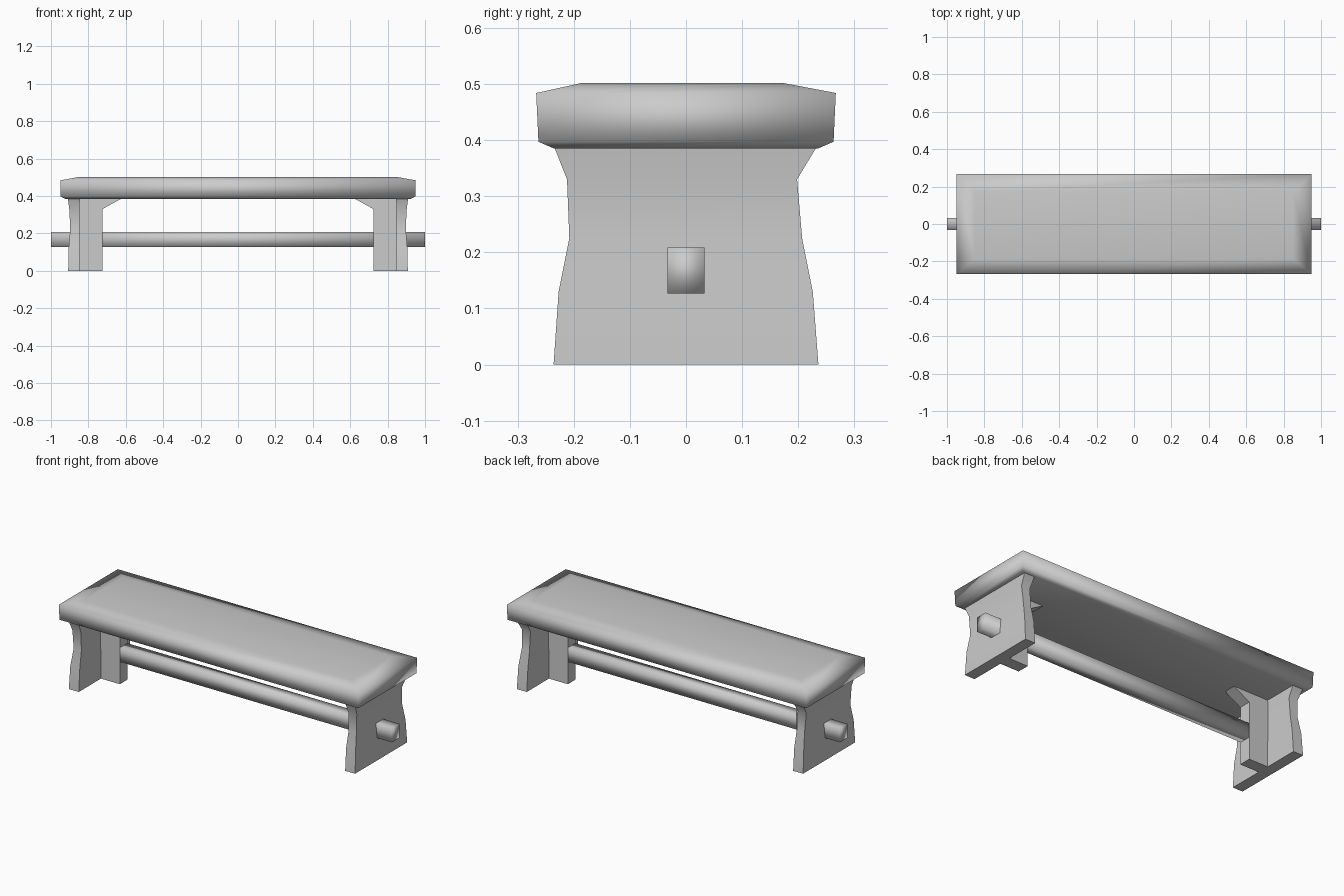
import bpy, bmesh, math

if "Cube" in bpy.data.objects:
    bpy.data.objects.remove(bpy.data.objects["Cube"])


def loft_box(name, rings, angle=50, bevel=0.0, mirror=False):
    """Stack of rectangles (x0, x1, y0, y1, z) skinned into a closed solid."""
    bm = bmesh.new()
    loops = []
    for x0, x1, y0, y1, z in rings:
        loops.append([bm.verts.new(p) for p in
                      ((x0, y0, z), (x1, y0, z), (x1, y1, z), (x0, y1, z))])
    for a, b in zip(loops, loops[1:]):
        for i in range(4):
            j = (i + 1) % 4
            bm.faces.new((a[i], a[j], b[j], b[i]))
    bm.faces.new(loops[0][::-1])
    bm.faces.new(loops[-1])
    bmesh.ops.recalc_face_normals(bm, faces=bm.faces)
    mesh = bpy.data.meshes.new(name)
    bm.to_mesh(mesh)
    bm.free()
    obj = bpy.data.objects.new(name, mesh)
    bpy.context.collection.objects.link(obj)
    bpy.ops.object.select_all(action='DESELECT')
    obj.select_set(True)
    bpy.context.view_layer.objects.active = obj
    bpy.ops.object.shade_smooth_by_angle(angle=math.radians(angle))
    if bevel:
        mod = obj.modifiers.new("Bevel", 'BEVEL')
        mod.width = bevel
        mod.segments = 1
        mod.limit_method = 'ANGLE'
        mod.angle_limit = math.radians(50)
    if mirror:
        mod = obj.modifiers.new("Mirror", 'MIRROR')
        mod.use_axis = (True, False, False)
    return obj


# Seat plank with a shallow crowned top and eased lower edge
loft_box("seat", [
    (-0.925, 0.925, -0.235, 0.235, 0.385),
    (-0.948, 0.948, -0.263, 0.263, 0.397),
    (-0.95, 0.95, -0.267, 0.267, 0.484),
    (-0.85, 0.85, -0.185, 0.172, 0.502)], angle=89)

# End panels with a waisted outline, flaring under the seat
loft_box("end_panel", [
    (0.845, 0.908, -0.236, 0.236, 0.0),
    (0.845, 0.905, -0.227, 0.226, 0.13),
    (0.848, 0.897, -0.208, 0.207, 0.225),
    (0.848, 0.902, -0.212, 0.198, 0.33),
    (0.845, 0.91, -0.235, 0.233, 0.388)], mirror=True)

# Inner ribs behind each panel, spreading into a bracket at the top
loft_box("inner_rib", [
    (0.725, 0.86, -0.035, 0.035, 0.0),
    (0.725, 0.86, -0.035, 0.035, 0.33),
    (0.62, 0.86, -0.035, 0.035, 0.388)], mirror=True)

# Long stretcher passing through both legs
loft_box("stretcher", [
    (-1.0, 1.0, -0.033, 0.033, 0.127),
    (-1.0, 1.0, -0.033, 0.033, 0.209)], angle=95)
